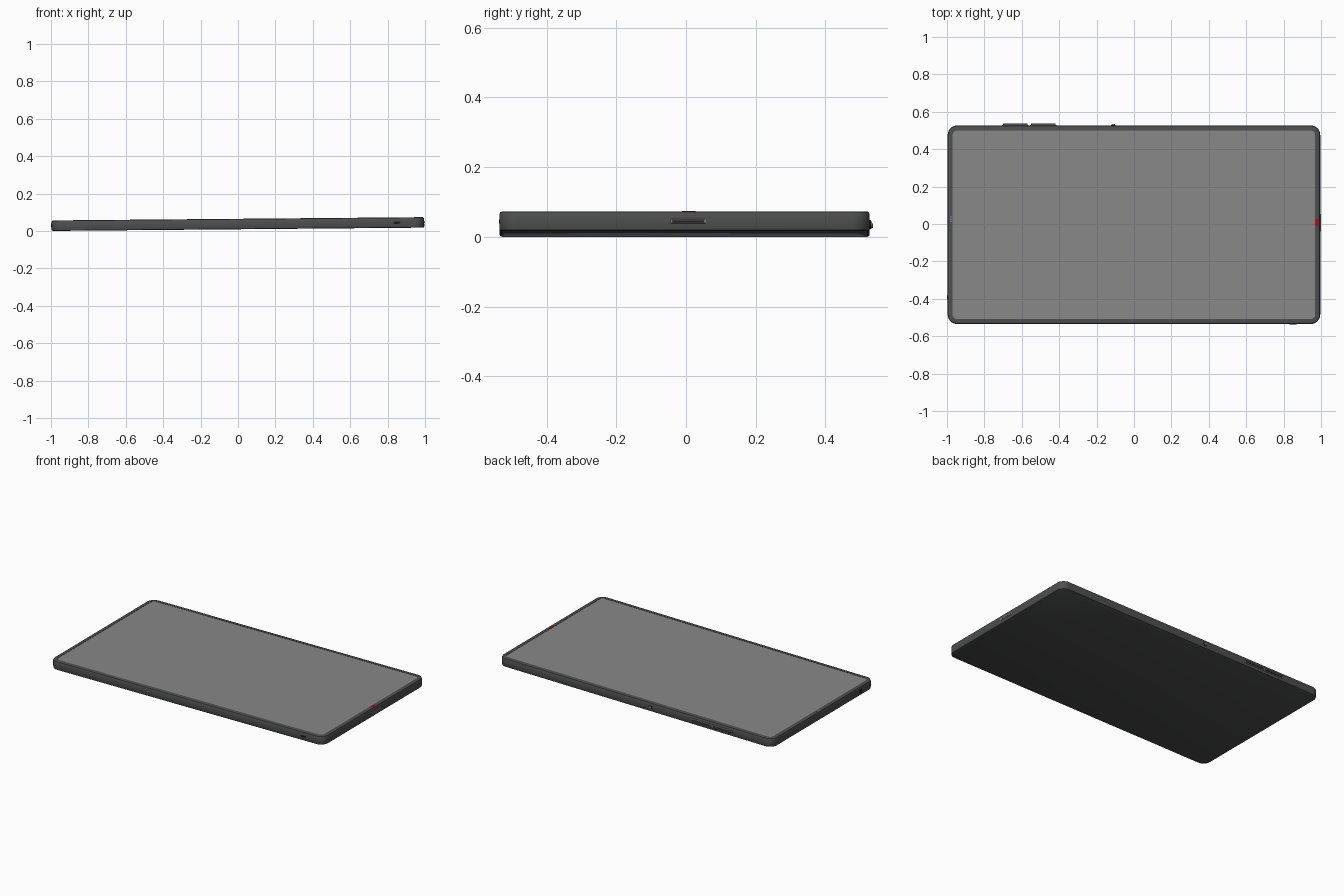
import bpy, bmesh, math
from mathutils import Matrix, Vector

if "Cube" in bpy.data.objects:
    bpy.data.objects.remove(bpy.data.objects["Cube"])

HX, HY, T, R = 0.996, 0.531, 0.056, 0.052   # half length, half width, thickness, corner radius
CY = -0.004
ANGLE = 0.0088                               # slight lift of the right end
TILT = Matrix.Translation((0, CY, 0.0088)) @ Matrix.Rotation(-ANGLE, 4, 'Y')


def material(name, rgb):
    m = bpy.data.materials.new(name)
    m.diffuse_color = (*rgb, 1)
    m.use_nodes = True
    m.node_tree.nodes["Principled BSDF"].inputs["Base Color"].default_value = m.diffuse_color
    return m


DARK = material("dark_shell", (0.075, 0.077, 0.077))
GLASS = material("screen_grey", (0.25, 0.245, 0.245))
BLACK = material("black", (0.01, 0.01, 0.01))
PINK = material("pink_trim", (0.5, 0.3, 0.36))
RED = material("red", (0.6, 0.0, 0.0))
BLUE = material("violet", (0.2, 0.18, 0.5))


def outline(hx, hy, r, seg=10):
    pts = []
    for k, (sx, sy) in enumerate([(1, 1), (-1, 1), (-1, -1), (1, -1)]):
        for i in range(seg + 1):
            a = math.pi / 2 * (k + i / seg)
            pts.append((sx * (hx - r) + r * math.cos(a), sy * (hy - r) + r * math.sin(a)))
    return pts


def loft(name, hx, hy, r, levels, mat, place=Matrix()):
    """Stack rounded rectangles given as (inset, height) and cap both ends."""
    bm = bmesh.new()
    rings = []
    for inset, z in levels:
        pts = outline(hx - inset, hy - inset, max(r - inset, 0.0005))
        rings.append([bm.verts.new((x, y, z)) for x, y in pts])
    n = len(rings[0])
    for a, b in zip(rings, rings[1:]):
        for i in range(n):
            bm.faces.new((a[i], a[(i + 1) % n], b[(i + 1) % n], b[i]))
    bm.faces.new(rings[0][::-1])
    bm.faces.new(rings[-1])
    bm.transform(TILT @ place)
    bmesh.ops.recalc_face_normals(bm, faces=bm.faces)
    me = bpy.data.meshes.new(name)
    bm.to_mesh(me)
    bm.free()
    ob = bpy.data.objects.new(name, me)
    bpy.context.collection.objects.link(ob)
    me.materials.append(mat)
    bpy.context.view_layer.objects.active = ob
    ob.select_set(True)
    bpy.ops.object.shade_smooth_by_angle(angle=math.radians(30))
    ob.select_set(False)
    return ob


def on_side(name, side, along, w, h, r, proud, mat, z=0.028):
    """Small rounded detail set into one of the four edges, or the top rim."""
    out = {'right': (1, 0, 0), 'left': (-1, 0, 0), 'back': (0, 1, 0), 'front': (0, -1, 0)}[side]
    n = Vector(out)
    u = Vector((0, 0, 1)).cross(n)
    pos = Vector((n.x * HX + abs(n.y) * along, n.y * HY + abs(n.x) * along, z))
    m = Matrix((u, (0, 0, 1), n)).transposed().to_4x4()
    loft(name, w / 2, h / 2, r, [(0, -0.004), (0, proud * 0.6), (min(0.001, r / 2), proud)],
         mat, Matrix.Translation(pos) @ m)


def on_top(name, x, y, w, h, r, mat):
    loft(name, w / 2, h / 2, r, [(0, -0.002), (0, 0.0008)], mat, Matrix.Translation((x, y, T)))


# Shell with chamfered rims and a shallow screen pocket
loft("shell", HX, HY, R, [(0.006, 0), (0.002, 0.002), (0, 0.006), (0, T - 0.008), (0.003, T - 0.002),
                          (0.008, T), (0.026, T), (0.026, T - 0.004)], DARK)
# Screen
loft("screen", HX - 0.0265, HY - 0.0265, 0.026, [(0, T - 0.005), (0, T - 0.001)], GLASS)

# Volume and power buttons with pink trim on the back edge
for i, x in enumerate((-0.635, -0.485)):
    on_side(f"button_trim_{i}", 'back', x, 0.142, 0.019, 0.004, 0.003, PINK)
    on_side(f"button_{i}", 'back', x, 0.132, 0.012, 0.003, 0.009, DARK)
on_side("round_button_trim", 'back', -0.11, 0.024, 0.024, 0.0119, 0.003, BLACK)
on_side("round_button", 'back', -0.11, 0.018, 0.018, 0.0089, 0.007, PINK)

# Charging port on the right edge
on_side("port_trim", 'right', 0.01, 0.1, 0.013, 0.001, 0.002, PINK)
on_side("port_slot", 'right', 0.01, 0.094, 0.008, 0.001, 0.0028, DARK)
on_side("port_tongue", 'right', 0.01, 0.086, 0.002, 0.0009, 0.0034, PINK)

# Small sockets on the front and left edges
on_side("front_socket", 'front', 0.85, 0.036, 0.012, 0.0058, 0.0015, BLACK)
on_side("left_socket", 'left', -0.39, 0.022, 0.022, 0.0109, 0.003, BLACK)

# Indicator light and sensor dots on the top rim
on_top("indicator_light", 0.979, 0.012, 0.016, 0.038, 0.006, RED)
for i in range(3):
    on_top(f"sensor_dot_{i}", -0.979, 0.018 + 0.012 * i, 0.011, 0.007, 0.003, BLUE)
